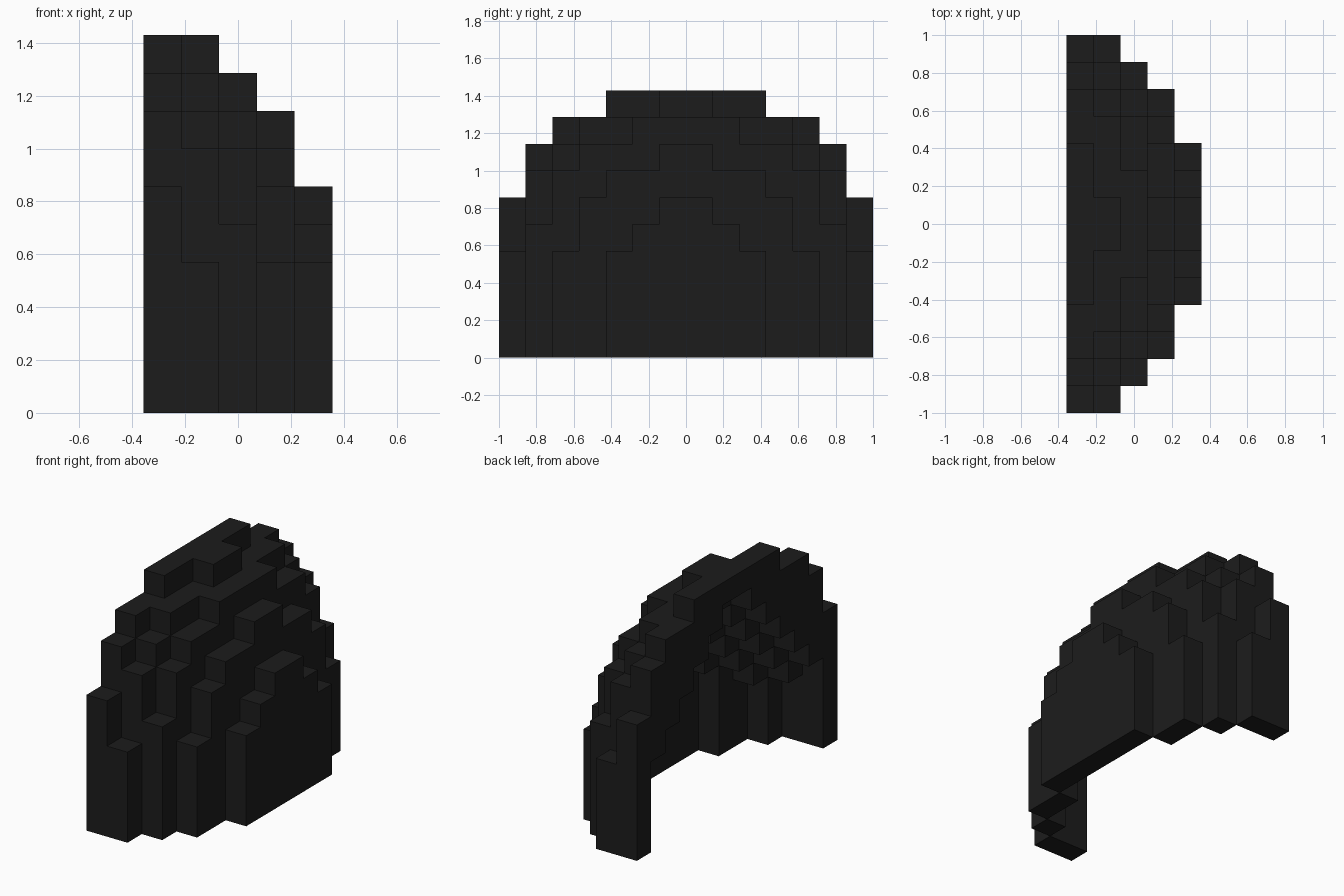
import bpy, bmesh
from mathutils import Vector

cube = bpy.data.objects.get("Cube")
if cube:
    bpy.data.objects.remove(cube, do_unlink=True)

CELL = 2 / 14      # size of one block
STRAIGHT = 3       # blocks of straight wall under the dome
LAYERS = 5         # slices along x

# Outer half-widths in blocks, per x slice, from the spring line upward
OUTER = [
    [7, 7, 7, 6, 6, 5, 3],
    [7, 6, 6, 6, 5, 4, 1],
    [6, 6, 5, 5, 4, 2],
    [5, 4, 4, 3, 1],
    [3, 2, 1],
]
# Inner half-widths of the straight wall, per x slice
INNER = [6, 6, 5, 3, 0]


def hollow_width(x, z):
    """Inner half-width: straight walls below, a stepped pyramid above."""
    if z < STRAIGHT:
        return INNER[x]
    return 6 - x - (z - STRAIGHT) if x < LAYERS - 1 else 0


def shell(x, y, z):
    """Is this block part of the half-dome wall?"""
    if not 0 <= x < LAYERS or z < 0:
        return False
    level = max(z - STRAIGHT, 0)
    if level >= len(OUTER[x]):
        return False
    outer, inner = OUTER[x][level], hollow_width(x, z)
    return -outer <= y < outer and not -inner <= y < inner


def add_face(bm, centre, normal):
    """One square on the given side of a block."""
    n = Vector(normal)
    u = Vector((n.y, n.z, n.x))
    v = n.cross(u)
    mid = centre + n / 2
    corners = [mid + (u * a + v * b) / 2
               for a, b in ((-1, -1), (1, -1), (1, 1), (-1, 1))]
    bm.faces.new([bm.verts.new(c * CELL) for c in corners])


SIDES = [(1, 0, 0), (-1, 0, 0), (0, 1, 0), (0, -1, 0), (0, 0, 1), (0, 0, -1)]

# Stepped half-dome shell: exposed block sides only
bm = bmesh.new()
for x in range(LAYERS):
    for y in range(-7, 7):
        for z in range(10):
            if not shell(x, y, z):
                continue
            centre = Vector((x + 0.5 - LAYERS / 2, y + 0.5, z + 0.5))
            for side in SIDES:
                if not shell(x + side[0], y + side[1], z + side[2]):
                    add_face(bm, centre, side)

# Weld the blocks and merge coplanar squares
bmesh.ops.remove_doubles(bm, verts=bm.verts, dist=0.001)
bmesh.ops.dissolve_limit(bm, angle_limit=0.01, verts=bm.verts, edges=bm.edges)

mesh = bpy.data.meshes.new("dome_shell")
bm.to_mesh(mesh)
bm.free()
dome = bpy.data.objects.new("dome_shell", mesh)
bpy.context.collection.objects.link(dome)

# Single charcoal colour
colour = (0.0118, 0.0118, 0.0118, 1)
mat = bpy.data.materials.new("charcoal")
mat.use_nodes = True
mat.diffuse_color = colour
bsdf = next(n for n in mat.node_tree.nodes if n.type == 'BSDF_PRINCIPLED')
bsdf.inputs["Base Color"].default_value = colour
mesh.materials.append(mat)
